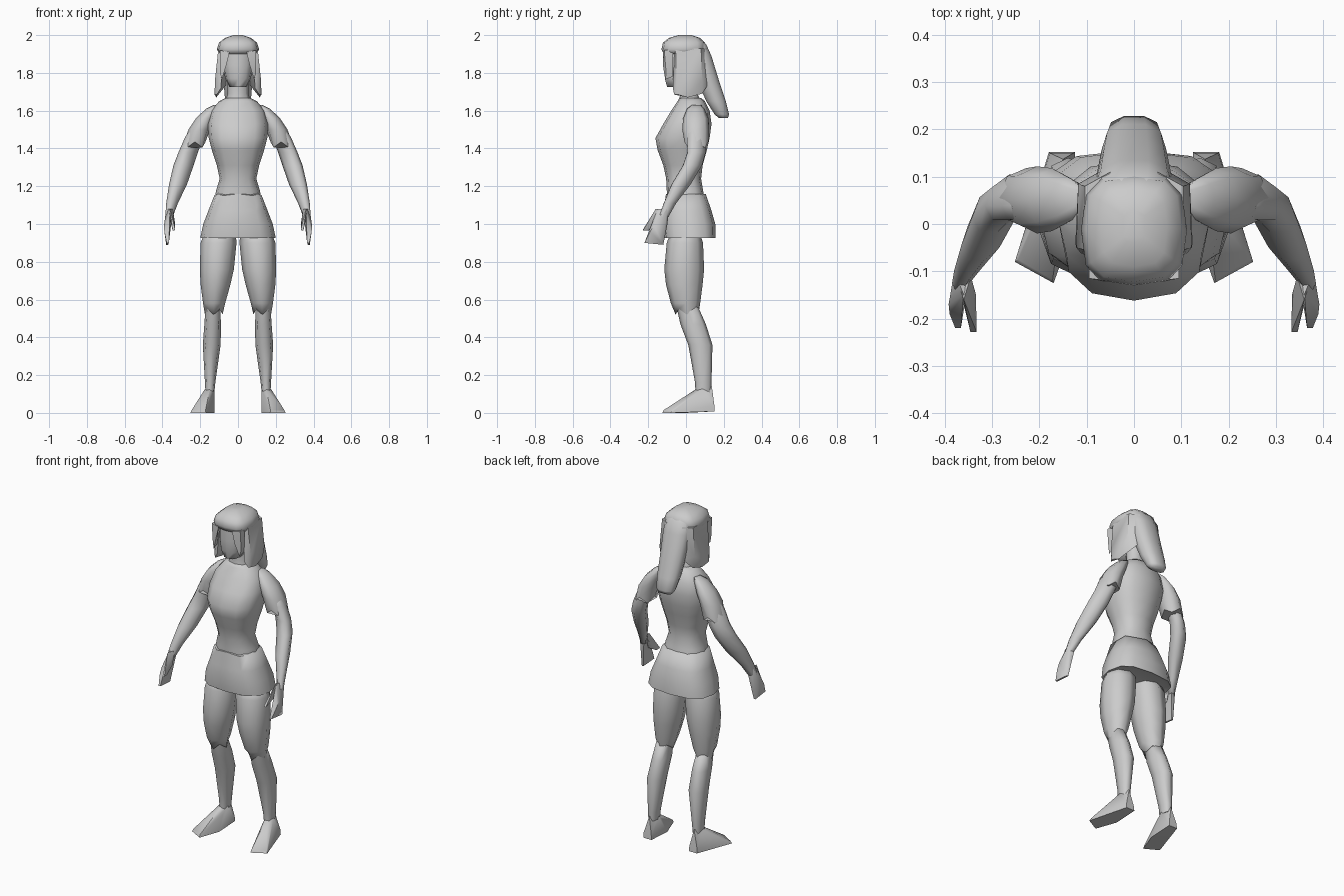
import bpy, bmesh, math

mat = bpy.data.materials.new("light grey")
mat.diffuse_color = (0.6, 0.6, 0.6, 1)


def finish(name, bm, mirror, angle):
    bmesh.ops.recalc_face_normals(bm, faces=bm.faces[:])
    me = bpy.data.meshes.new(name)
    bm.to_mesh(me)
    bm.free()
    me.materials.append(mat)
    ob = bpy.data.objects.new(name, me)
    bpy.context.collection.objects.link(ob)
    if mirror:
        ob.modifiers.new("mirror", 'MIRROR').use_mirror_merge = False
    bpy.ops.object.select_all(action='DESELECT')
    ob.select_set(True)
    bpy.context.view_layer.objects.active = ob
    bpy.ops.object.shade_smooth_by_angle(angle=math.radians(angle))
    return ob


def loft(name, rings, n=8, power=0.85, mirror=False, jag=(0, 0), skew=0,
         angle=72):
    """Skin horizontal rings (x0, x1, y0, y1, z); jag zigzags first/last ring,
    skew leans the section towards a diagonal."""
    def bulge(v):
        return math.copysign(abs(v) ** power, v) if abs(v) > 1e-6 else 0
    bm = bmesh.new()
    loops = []
    for k, (x0, x1, y0, y1, z) in enumerate(rings):
        j = jag[0] if k == 0 else jag[1] if k == len(rings) - 1 else 0
        loop = []
        for i in range(n):
            a = 2 * math.pi * i / n
            px, py = bulge(math.cos(a)), bulge(math.sin(a + skew))
            loop.append(bm.verts.new(((x0 + x1) / 2 + px * (x1 - x0) / 2,
                                      (y0 + y1) / 2 + py * (y1 - y0) / 2,
                                      z + j * (i % 2))))
        loops.append(loop)
    for a, b in zip(loops, loops[1:]):
        for i in range(n):
            m = (i + 1) % n
            bm.faces.new((a[i], a[m], b[m], b[i]))
    bm.faces.new(loops[0])
    bm.faces.new(loops[-1])
    return finish(name, bm, mirror, angle)


def centred(rows):
    return [(-w, w, y0, y1, z) for w, y0, y1, z in rows]


def hull(name, pts, mirror=True):
    bm = bmesh.new()
    vs = [bm.verts.new(p) for p in pts]
    res = bmesh.ops.convex_hull(bm, input=vs)
    junk = {v for v in res["geom_interior"] + res["geom_unused"]
            if isinstance(v, bmesh.types.BMVert)}
    if junk:
        bmesh.ops.delete(bm, geom=list(junk), context='VERTS')
    return finish(name, bm, mirror, 50)


# Torso and neck
loft("torso", centred([
    (0.125, -0.10, 0.10, 1.13), (0.115, -0.102, 0.09, 1.18),
    (0.097, -0.105, 0.08, 1.24), (0.112, -0.12, 0.088, 1.31),
    (0.138, -0.15, 0.11, 1.39), (0.155, -0.162, 0.125, 1.455),
    (0.16, -0.12, 0.135, 1.53), (0.142, -0.078, 0.125, 1.60),
    (0.10, -0.045, 0.10, 1.65), (0.065, -0.035, 0.08, 1.668)]),
    n=12, power=0.8)
loft("neck", centred([
    (0.068, -0.038, 0.08, 1.65), (0.055, -0.03, 0.06, 1.69),
    (0.055, -0.04, 0.06, 1.78)]))

# Flared skirt with a closed underside
loft("skirt", centred([
    (0.17, -0.095, 0.13, 0.935), (0.20, -0.115, 0.157, 0.925),
    (0.184, -0.125, 0.155, 1.0), (0.157, -0.118, 0.135, 1.07),
    (0.126, -0.106, 0.104, 1.15)]), n=12, power=0.72, jag=(0, 0.01))

# Legs
loft("thigh", [
    (0.082, 0.175, -0.055, 0.065, 0.52), (0.068, 0.185, -0.08, 0.075, 0.58),
    (0.04, 0.198, -0.106, 0.088, 0.68), (0.022, 0.202, -0.115, 0.096, 0.76),
    (0.008, 0.198, -0.102, 0.09, 0.90), (0.012, 0.175, -0.08, 0.07, 0.96)],
    power=1.0, mirror=True, jag=(0.03, 0))
loft("calf", [
    (0.125, 0.172, 0.05, 0.133, 0.11), (0.12, 0.175, 0.048, 0.135, 0.16),
    (0.092, 0.186, 0.012, 0.14, 0.36), (0.09, 0.178, -0.03, 0.105, 0.47),
    (0.095, 0.172, -0.05, 0.065, 0.56)], mirror=True)
hull("foot", [
    (0.17, -0.125, 0), (0.252, -0.08, 0), (0.18, 0.152, 0.008),
    (0.125, 0.152, 0.008), (0.125, 0.0, 0), (0.172, -0.118, 0.015),
    (0.245, -0.075, 0.015), (0.178, 0.15, 0.04), (0.128, 0.15, 0.04),
    (0.13, 0.04, 0.09), (0.125, 0.085, 0.125), (0.176, 0.085, 0.125),
    (0.15, 0.052, 0.125), (0.15, 0.137, 0.14)])

# Sleeves and arms
loft("sleeve", [
    (0.172, 0.285, -0.008, 0.118, 1.435), (0.148, 0.262, -0.02, 0.122, 1.50),
    (0.125, 0.222, -0.015, 0.118, 1.56), (0.105, 0.17, 0.005, 0.098, 1.61),
    (0.10, 0.13, 0.03, 0.08, 1.63)],
    power=0.95, mirror=True, jag=(-0.03, 0))
loft("arm", [
    (0.345, 0.385, -0.145, -0.09, 1.04), (0.318, 0.380, -0.12, -0.05, 1.11),
    (0.27, 0.365, -0.08, 0.028, 1.21), (0.235, 0.342, -0.02, 0.088, 1.31),
    (0.212, 0.315, 0.004, 0.108, 1.38), (0.18, 0.28, 0.004, 0.11, 1.46),
    (0.15, 0.23, 0.01, 0.10, 1.54)], power=1.0, mirror=True, skew=-0.35)

# Hands: flat fingers plus a thumb
hull("hand", [
    (0.345, -0.09, 1.07), (0.38, -0.10, 1.08), (0.36, -0.15, 1.08),
    (0.392, -0.17, 0.99), (0.365, -0.10, 0.99), (0.39, -0.19, 0.96),
    (0.366, -0.22, 0.90), (0.378, -0.22, 0.90), (0.37, -0.12, 0.89),
    (0.38, -0.12, 0.89)])
hull("thumb", [
    (0.345, -0.11, 1.08), (0.37, -0.13, 1.07), (0.36, -0.16, 1.08),
    (0.334, -0.15, 1.01), (0.35, -0.14, 1.00), (0.333, -0.228, 0.97),
    (0.346, -0.228, 0.965), (0.338, -0.20, 0.965)])

# Head
loft("face", centred([
    (0.045, -0.10, 0.03, 1.725), (0.068, -0.112, 0.06, 1.77),
    (0.08, -0.115, 0.08, 1.84), (0.085, -0.11, 0.08, 1.93)]),
    n=12, power=0.75)

# Hair: cap, fringe locks, side panels and long back tail
loft("hair_cap", centred([
    (0.10, -0.118, 0.095, 1.90), (0.112, -0.13, 0.105, 1.925),
    (0.10, -0.122, 0.10, 1.96), (0.07, -0.09, 0.075, 1.985),
    (0.025, -0.04, 0.03, 2.0)]), n=12, power=0.65)
hull("fringe_lock", [
    (0.045, -0.122, 1.91), (0.095, -0.115, 1.92), (0.095, -0.07, 1.92),
    (0.062, -0.122, 1.84), (0.095, -0.105, 1.80), (0.085, -0.11, 1.765),
    (0.09, -0.07, 1.78)])
hull("side_hair", [
    (0.08, -0.06, 1.93), (0.104, -0.055, 1.93), (0.104, 0.08, 1.93),
    (0.05, 0.11, 1.93), (0.122, -0.05, 1.76), (0.118, 0.085, 1.76),
    (0.09, -0.07, 1.72), (0.112, -0.062, 1.685), (0.124, -0.04, 1.685),
    (0.115, 0.01, 1.67), (0.105, 0.085, 1.69), (0.06, 0.118, 1.74),
    (0.075, 0.02, 1.72)])
loft("hair_tail", centred([
    (0.045, 0.175, 0.222, 1.56), (0.058, 0.15, 0.23, 1.58),
    (0.068, 0.105, 0.213, 1.65), (0.076, 0.06, 0.18, 1.75),
    (0.084, 0.02, 0.137, 1.89), (0.08, 0.0, 0.11, 1.95),
    (0.06, 0.0, 0.07, 1.985)]), n=10, power=0.85)
